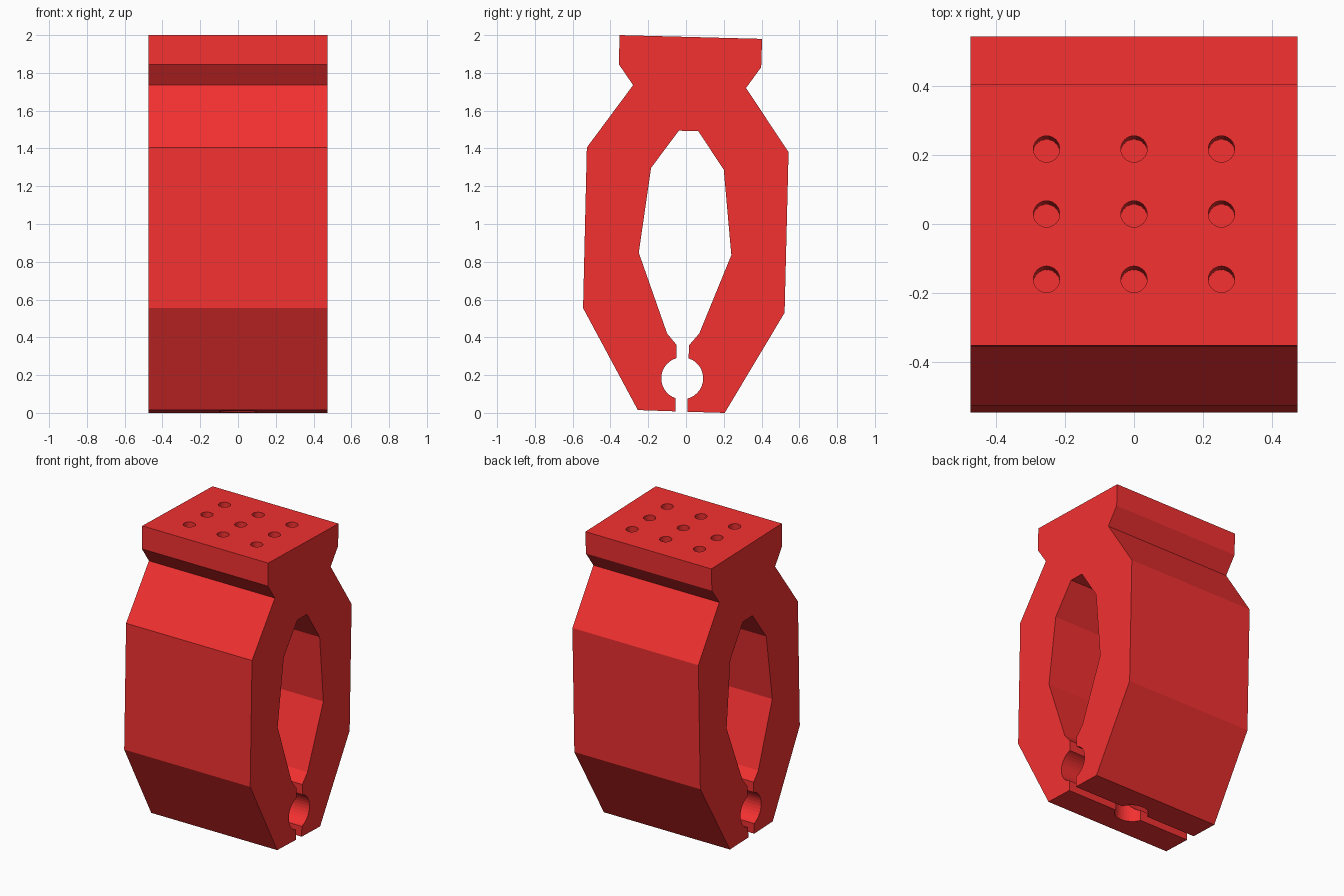
import bpy, bmesh
from math import cos, sin, radians
from mathutils import Matrix, Vector

if "Cube" in bpy.data.objects:
    bpy.data.objects.remove(bpy.data.objects["Cube"])

HALF = 0.473          # half width along x
TILT = -0.0265        # slight lean of the whole clip about x

def arc(cy, cz, r, a0, a1, n):
    return [(cy + r * cos(radians(a0 + (a1 - a0) * i / n)),
             cz + r * sin(radians(a0 + (a1 - a0) * i / n))) for i in range(n + 1)]

# clip body: side profile (y, z), outside then through the slot and round the opening
outer = [(-0.255, 0.015), (-0.545, 0.555), (-0.525, 1.405), (-0.28, 1.735),
         (-0.355, 1.845), (-0.352, 2.0), (0.403, 1.98), (0.398, 1.83),
         (0.318, 1.72), (0.543, 1.38), (0.522, 0.53), (0.205, 0.0), (0.007, 0.006)]
opening = [(0.015, 0.357), (0.07, 0.42), (0.24, 0.835), (0.2, 1.287), (0.065, 1.492),
           (-0.038, 1.494), (-0.185, 1.297), (-0.25, 0.848), (-0.1, 0.42), (-0.05, 0.36)]
profile = (outer + arc(-0.02, 0.183, 0.111, -75, 72, 14) + opening
           + arc(-0.02, 0.183, 0.111, 106, 252, 14) + [(-0.056, 0.008)])

bm = bmesh.new()
face = bm.faces.new([bm.verts.new((-HALF, y, z)) for y, z in profile])
ext = bmesh.ops.extrude_face_region(bm, geom=[face])
bmesh.ops.translate(bm, vec=(2 * HALF, 0, 0),
                    verts=[g for g in ext["geom"] if isinstance(g, bmesh.types.BMVert)])
bmesh.ops.recalc_face_normals(bm, faces=bm.faces)
mesh = bpy.data.meshes.new("clip_body")
bm.to_mesh(mesh)
bm.free()
body = bpy.data.objects.new("clip_body", mesh)
bpy.context.collection.objects.link(body)

# hole cutters: 3 x 3 blind holes in the top, one round hole underneath
bm = bmesh.new()
lean = Matrix.Rotation(TILT, 4, 'X')

def drill(pos, radius, up, down):
    """Leaning cylinder reaching 'up' above and 'down' below pos."""
    centre = Matrix.Translation(Vector((0, 0, (up - down) / 2)))
    bmesh.ops.create_cone(bm, cap_ends=True, segments=32, radius1=radius, radius2=radius,
                          depth=up + down, matrix=Matrix.Translation(pos) @ lean @ centre)

for x in (-0.253, 0, 0.253):
    for y in (-0.16, 0.029, 0.217):
        drill(Vector((x, y, 1.99 - 0.0265 * y)), 0.038, 0.1, 0.4)
drill(Vector((0, -0.024, 0.007)), 0.105, 0.1, 0.1)
drill_end = [v for v in bm.verts if v.co.z < 0.5]
bmesh.ops.translate(bm, verts=[v for v in drill_end if v.co.z > 0], vec=(0, 0.002, 0.07))
mesh = bpy.data.meshes.new("hole_cutters")
bm.to_mesh(mesh)
bm.free()
cutter = bpy.data.objects.new("hole_cutters", mesh)
bpy.context.collection.objects.link(cutter)
cutter.hide_render = True

mod = body.modifiers.new("holes", 'BOOLEAN')
mod.operation = 'DIFFERENCE'
mod.solver = 'EXACT'
mod.object = cutter
bpy.context.view_layer.objects.active = body
body.select_set(True)
bpy.ops.object.modifier_apply(modifier=mod.name)
bpy.data.objects.remove(cutter)

# red material
red = bpy.data.materials.new("red")
red.diffuse_color = (0.9, 0.03, 0.03, 1)
red.use_nodes = True
red.node_tree.nodes["Principled BSDF"].inputs["Base Color"].default_value = red.diffuse_color
body.data.materials.clear()
body.data.materials.append(red)
for p in body.data.polygons:
    p.material_index = 0
